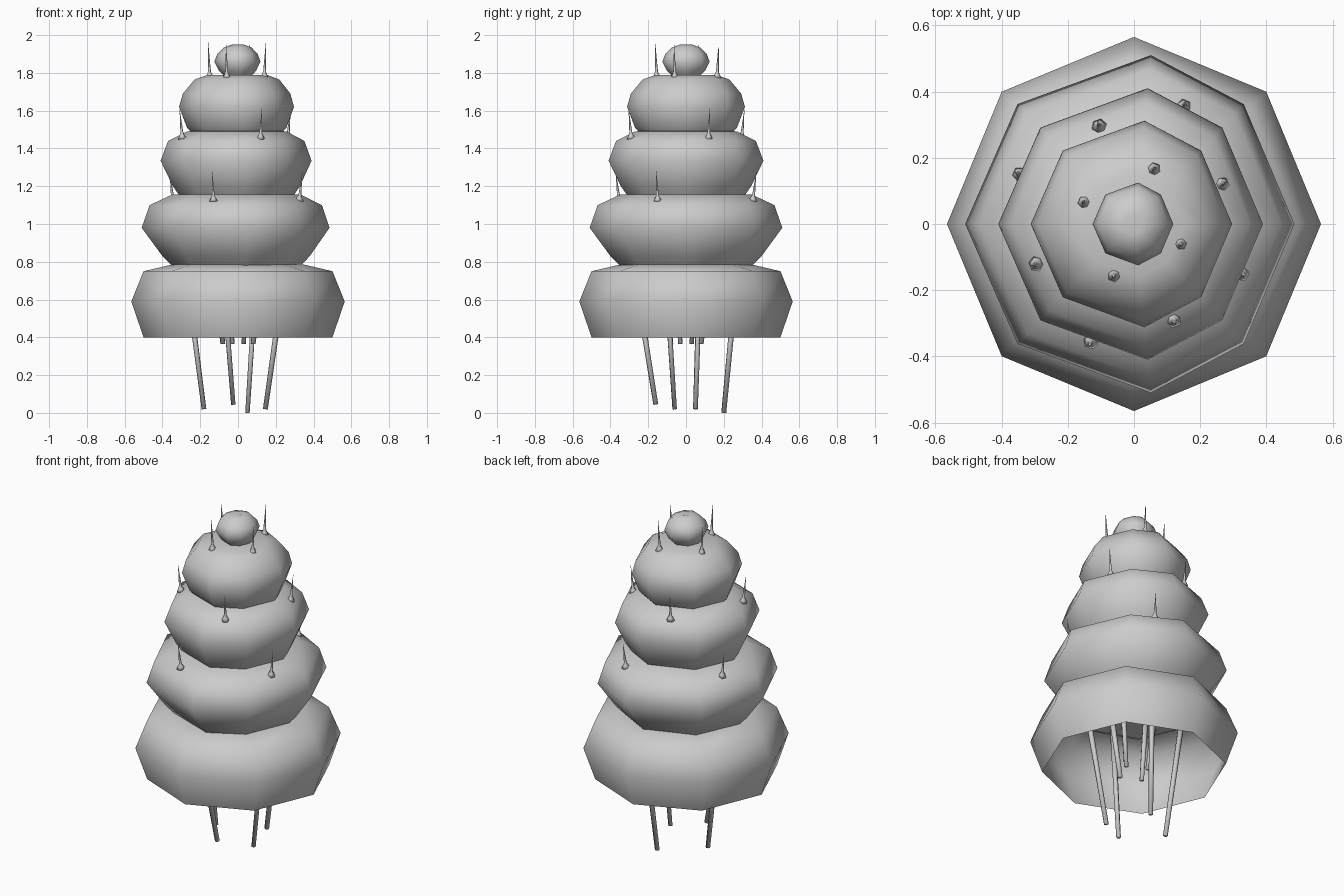
import bpy, bmesh, math
from mathutils import Vector, Matrix

if "Cube" in bpy.data.objects:
    bpy.data.objects.remove(bpy.data.objects["Cube"])

grey = bpy.data.materials.new("soft_grey")
grey.use_nodes = True
COLOUR = (0.604, 0.604, 0.604, 1)
grey.diffuse_color = COLOUR
grey.node_tree.nodes["Principled BSDF"].inputs["Base Color"].default_value = COLOUR


def finish(name, bm, smooth=True):
    mesh = bpy.data.meshes.new(name)
    bm.to_mesh(mesh)
    bm.free()
    mesh.materials.append(grey)
    for p in mesh.polygons:
        p.use_smooth = smooth
    ob = bpy.data.objects.new(name, mesh)
    bpy.context.collection.objects.link(ob)
    return ob


def lathe(name, outline, profile, matrix=Matrix(), smooth=True, cap_bottom=False):
    """Skin scaled copies of an outline, bottom to top; radius 0 closes to a point."""
    bm = bmesh.new()
    rings = []
    for r, z in profile:
        pts = [(x * r, y * r, z) for x, y in outline] if r > 0 else [(0, 0, z)]
        rings.append([bm.verts.new(matrix @ Vector(p)) for p in pts])
    n = len(outline)
    for a, b in zip(rings, rings[1:]):
        for i in range(n):
            j = (i + 1) % n
            if len(b) == 1:
                bm.faces.new((a[i], a[j], b[0]))
            else:
                bm.faces.new((a[i], a[j], b[j], b[i]))
    if cap_bottom:
        bm.faces.new(rings[0][::-1])
    return finish(name, bm, smooth)


def polygon(n):
    return [(math.cos(i * math.tau / n), math.sin(i * math.tau / n)) for i in range(n)]


OCTAGON = polygon(8)
# Slightly lopsided octagon shared by the upper tiers
UNEVEN = [(0.95, 0), (0.65, 0.71), (0.1, 1), (-0.69, 0.71),
          (-1, 0), (-0.69, -0.71), (0.1, -1), (0.65, -0.71)]

# Stacked bell tiers, the lowest one open below
lathe("skirt_tier", OCTAGON,
      [(0.50, 0.40), (0.565, 0.59), (0.50, 0.75), (0.35, 0.785), (0, 0.80)])
lathe("lower_tier", UNEVEN,
      [(0.345, 0.775), (0.40, 0.83), (0.51, 0.98), (0.468, 1.10), (0.35, 1.155), (0, 1.18)])
lathe("middle_tier", UNEVEN,
      [(0.31, 1.15), (0.345, 1.20), (0.41, 1.335), (0.37, 1.44), (0.27, 1.49), (0, 1.51)])
lathe("upper_tier", UNEVEN,
      [(0.23, 1.47), (0.27, 1.51), (0.312, 1.62), (0.292, 1.69), (0.23, 1.765),
       (0.16, 1.79), (0, 1.79)])
lathe("crown_bulb", UNEVEN,
      [(0.07, 1.78), (0.10, 1.81), (0.125, 1.86), (0.11, 1.90), (0.075, 1.935),
       (0.03, 1.95), (0, 1.94)])


def rod(name, start, end, profile, sides):
    """Round piece along start-end; profile heights are fractions of its length."""
    start, end = Vector(start), Vector(end)
    axis = end - start
    m = Matrix.Translation(start) @ axis.to_track_quat('Z', 'Y').to_matrix().to_4x4()
    return lathe(name, polygon(sides), [(r, t * axis.length) for r, t in profile],
                 m, True, True)


# Thin spikes with flared roots, four around each upper tier
SPIKE = [(0.024, -0.06), (0.015, 0.05), (0.008, 0.14), (0.005, 0.45), (0, 1)]
SPIKES = {
    "lower_spike": (1.13, 0.15, [(0.15, 0.355), (-0.345, 0.15), (0.325, -0.15), (-0.13, -0.355)]),
    "middle_spike": (1.46, 0.155, [(-0.105, 0.295), (0.265, 0.12), (-0.295, -0.12), (0.12, -0.29)]),
    "upper_spike": (1.78, 0.18, [(0.06, 0.165), (-0.15, 0.065), (0.14, -0.06), (-0.06, -0.155)]),
}
for name, (z, height, spots) in SPIKES.items():
    for k, (x, y) in enumerate(spots):
        rod(f"{name}_{k + 1}", (x, y, z), (x * 1.05, y * 1.05, z + height), SPIKE, 6)

# Long tentacles spreading outward as they rise into the skirt
STEM = [(0.013, 0), (0.016, 1), (0, 1)]
LONG = [((-0.18, 0.05, 0.02), (-0.28, 0.075, 0.79)),
        ((-0.025, -0.16, 0.045), (-0.085, -0.28, 0.79)),
        ((0.05, 0.20, 0.0), (0.10, 0.275, 0.79)),
        ((0.145, -0.06, 0.02), (0.255, -0.11, 0.79))]
for k, (low, high) in enumerate(LONG):
    rod(f"long_tentacle_{k + 1}", low, high, STEM, 6)

# Short inner tentacles
for k in range(4):
    turn = Matrix.Rotation(k * math.pi / 2, 3, 'Z')
    rod(f"short_tentacle_{k + 1}", turn @ Vector((-0.03, 0.08, 0.365)),
        turn @ Vector((-0.055, 0.13, 0.80)), STEM, 6)
